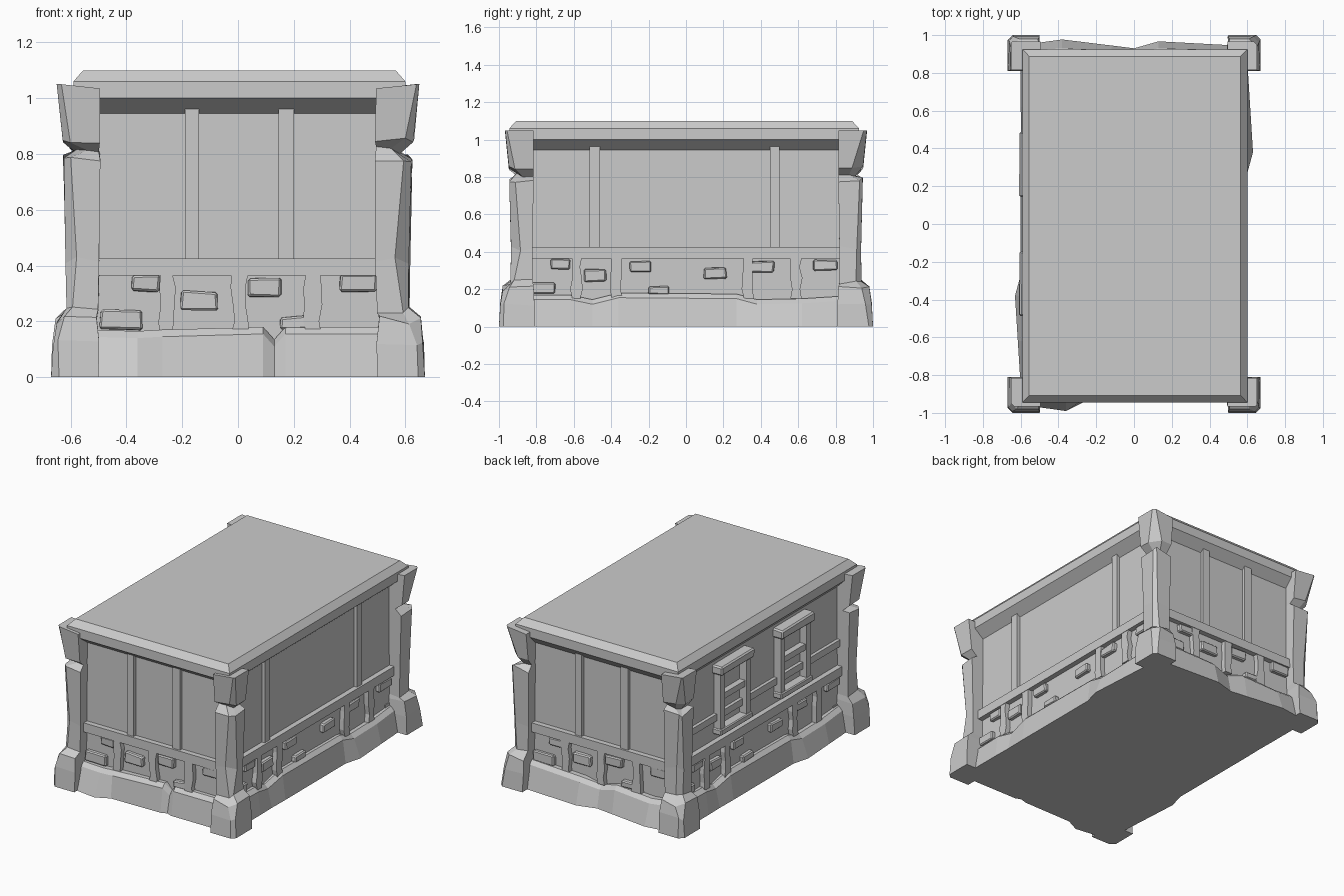
import bpy, bmesh, random
from mathutils import Vector

if "Cube" in bpy.data.objects:
    bpy.data.objects.remove(bpy.data.objects["Cube"])

random.seed(4)


def loft(name, rings, bevel=0.0):
    """Closed solid skinned through rings with equal point counts."""
    bm = bmesh.new()
    rows = [[bm.verts.new(p) for p in ring] for ring in rings]
    n = len(rows[0])
    for a, b in zip(rows, rows[1:]):
        for i in range(n):
            j = (i + 1) % n
            bm.faces.new((a[i], a[j], b[j], b[i]))
    bm.faces.new(rows[0])
    bm.faces.new(rows[-1])
    bmesh.ops.recalc_face_normals(bm, faces=bm.faces)
    if bevel:
        bmesh.ops.bevel(bm, geom=bm.edges[:], offset=bevel, segments=1, affect='EDGES')
    me = bpy.data.meshes.new(name)
    bm.to_mesh(me)
    bm.free()
    ob = bpy.data.objects.new(name, me)
    bpy.context.collection.objects.link(ob)
    return ob


def rect(x0, x1, y0, y1, z):
    return [(x0, y0, z), (x1, y0, z), (x1, y1, z), (x0, y1, z)]


# Side frames: u runs along the wall, d is distance outward, z is up
SIDES = {
    'front': lambda u, d, z: (u, -d, z),
    'right': lambda u, d, z: (d, u, z),
    'back': lambda u, d, z: (-u, d, z),
    'left': lambda u, d, z: (-d, -u, z),
}


def block(name, side, u0, u1, d0, d1, z0, z1, jit=0.0, bevel=0.0, mids=()):
    """Box on a wall, optionally wobbly, with extra rings at heights mids."""
    f = SIDES[side]
    j = lambda: random.uniform(-jit, jit)
    rings = []
    for z in (z0, *mids, z1):
        a, b = (j(), j()) if mids else (0, 0)
        ring = []
        for u, d in ((u0 + a, d0), (u1 + b, d0), (u1 + b, d1), (u0 + a, d1)):
            if mids:
                ring.append(f(u, d, z))
            else:
                ring.append(f(u + j(), d + (j() * .5 if d == d1 else 0), z + j()))
        rings.append(ring)
    return loft(name, rings, bevel)


# Wall core
WX, WY = 0.535, 0.87
loft('wall_core', [rect(-WX, WX, -WY, WY, 0), rect(-WX, WX, -WY, WY, 1.03)])

# Roof slab with sloping underside and chamfered top
X0, X1, Y0, Y1 = -0.59, 0.60, -0.945, 0.925
loft('roof_slab', [
    rect(-WX, WX, -WY, WY, 0.945),
    rect(X0, X1, Y0, Y1, 1.0),
    rect(X0, X1, Y0, Y1, 1.06),
    rect(X0 + .035, X1 - .035, Y0 + .037, Y1 - .037, 1.10)])

# Corner posts: (z, outer x, outer y, inner x, inner y, chamfer)
POST = [
    (0.00, .670, 1.00, .50, .81, .035),
    (0.12, .664, .993, .50, .81, .030),
    (0.205, .652, .980, .505, .815, .030),
    (0.24, .612, .938, .50, .82, .020),
    (0.42, .615, .936, .495, .82, .035),
    (0.785, .625, .945, .495, .815, .022),
    (0.812, .580, .905, .495, .815, .030),
    (0.845, .630, .947, .495, .815, .040),
    (1.05, .650, .967, .495, .815, .012)]
for sx, sy, label in ((-1, -1, 'front_left'), (1, -1, 'front_right'),
                      (-1, 1, 'back_left'), (1, 1, 'back_right')):
    rings = []
    for k, (z, a, b, i, jn, c) in enumerate(POST):
        c *= random.uniform(.6, 1.5)
        ring = []
        for n, (x, y) in enumerate(((i, jn), (a, jn), (a, b - c), (a - c, b), (i, b))):
            dz = 0
            if 0 < k < len(POST) - 1 and n:
                dz = random.uniform(-.015, .015)
                x += random.uniform(-.004, .004)
            elif k == len(POST) - 1 and n in (0, 4):
                dz = -.015
            ring.append((sx * x, sy * y, z + dz))
        rings.append(ring)
    loft('corner_post_' + label, rings)

# Rough stone plinths: (u, outward at ground, outward at top, top height)
SIDE_BASE = [(-.86, .60, .575, .17), (-.62, .60, .58, .17), (-.50, .598, .57, .145),
             (-.36, .60, .58, .18), (.27, .60, .58, .175), (.38, .630, .585, .145),
             (.62, .615, .585, .15), (.86, .60, .575, .165)]
BASES = {
    'front': [(-.54, .965, .925, .17), (-.36, .99, .93, .165), (-.27, .945, .93, .17),
              (.09, .94, .92, .18), (.13, .925, .90, .135), (.17, .94, .92, .18),
              (.54, .94, .92, .18)],
    'back': [(-.54, .945, .92, .18), (-.13, .967, .93, .165), (.0, .93, .905, .14),
             (.12, .945, .92, .175), (.38, .977, .93, .16), (.54, .955, .92, .175)],
    'right': SIDE_BASE,
    'left': SIDE_BASE,
}
for side, prof in BASES.items():
    f = SIDES[side]
    w = WY if side in ('front', 'back') else WX
    loft('stone_base_' + side, [
        [f(u, w - .1, 0), f(u, db, 0), f(u, dt, h - .025), f(u, dt - .025, h), f(u, w - .1, h)]
        for u, db, dt, h in prof])

# Wall details: battens, struts (u0, u1) and bricks (u, z, width, height)
SHORT = dict(
    w=WY, half=.52,
    battens=[(-.19, -.14), (.145, .20)],
    struts=[(-.28, -.23), (-.02, .03), (.24, .295)],
    bricks=[(-.33, .335, .10, .055), (-.14, .275, .13, .065), (.095, .32, .12, .065),
            (.43, .335, .13, .06), (.20, .195, .10, .045), (-.42, .205, .15, .07)])
LONG = dict(
    w=WX, half=.84,
    battens=[(-.515, -.46), (.45, .50)],
    struts=[(-.615, -.56), (-.40, -.345), (.305, .36), (.56, .615)],
    bricks=[(-.67, .335, .10, .055), (-.485, .275, .12, .065), (-.245, .32, .11, .055),
            (.155, .285, .12, .055), (.41, .32, .12, .055), (.745, .33, .13, .055),
            (-.145, .195, .11, .045), (-.77, .205, .14, .055)])
for side in SIDES:
    s = SHORT if side in ('front', 'back') else LONG
    w, h = s['w'], s['half']
    block('wall_rail_' + side, side, -h, h, w - .03, w + .035, .365, .425)
    if side != 'left':
        for u0, u1 in s['battens']:
            block('batten_' + side, side, u0, u1, w - .02, w + .022, .42, .965)
    for u0, u1 in s['struts']:
        block('strut_' + side, side, u0, u1, w - .02, w + .032, .15, .37,
              jit=.008, mids=(.20, .26, .32))
    for u, z, bw, bh in s['bricks']:
        block('brick_' + side, side, u - bw / 2, u + bw / 2, w - .03, w + .028,
              z - bh / 2, z + bh / 2, jit=.005, bevel=.007)

# Left wall: thin middle rail and two hooded windows
block('middle_rail', 'left', -.84, .84, WX - .02, WX + .022, .555, .60)
for c in (-.315, .315):
    for e in (-.135, .135):
        block('window_jamb', 'left', c + e - .022, c + e + .022, WX - .02, WX + .05, .48, .89)
    block('window_sill', 'left', c - .165, c + .165, WX - .02, WX + .06, .465, .505, bevel=.006)
    block('window_bar', 'left', c - .13, c + .13, WX - .02, WX + .04, .685, .725)
    block('window_hood', 'left', c - .17, c + .17, WX - .02, WX + .072, .865, .925,
          jit=.004, bevel=.009)
